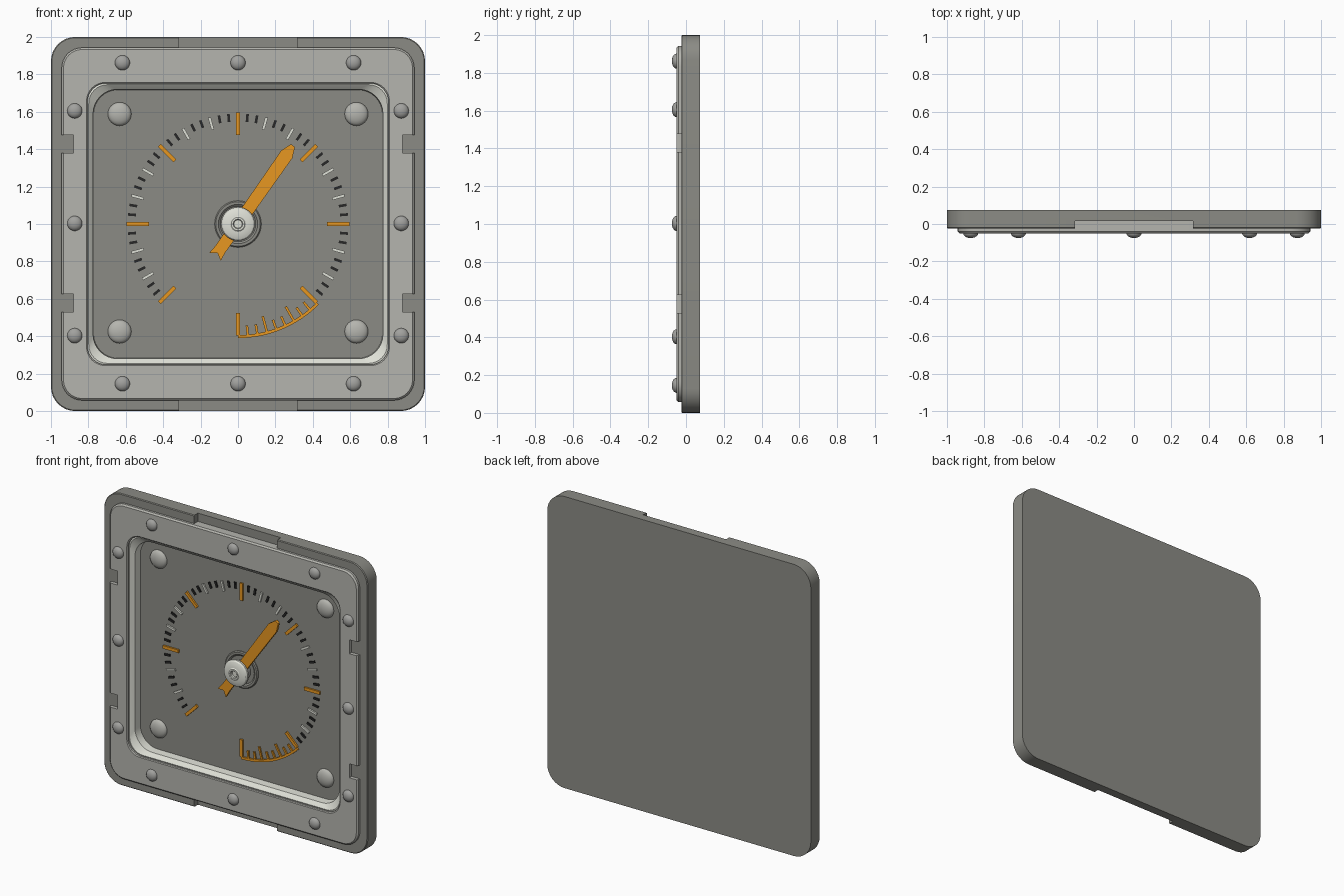
import bpy, bmesh
from math import sin, cos, pi, radians

if "Cube" in bpy.data.objects:
    bpy.data.objects.remove(bpy.data.objects["Cube"])

def mat(name, c):
    m = bpy.data.materials.new(name)
    m.diffuse_color = (*c, 1)
    m.use_nodes = True
    m.node_tree.nodes["Principled BSDF"].inputs["Base Color"].default_value = m.diffuse_color
    return m

ORANGE = mat("orange", (0.8, 0.31, 0.015))
BLACK = mat("black", (0.02, 0.02, 0.02))
DARK = mat("dark_grey", (0.26, 0.26, 0.235))
MID = mat("mid_grey", (0.46, 0.46, 0.425))
STEEL = mat("steel", (0.36, 0.36, 0.345))
LIGHT = mat("light_grey", (0.74, 0.75, 0.68))

def finish(name, bm, material):
    bmesh.ops.recalc_face_normals(bm, faces=bm.faces)
    me = bpy.data.meshes.new(name)
    bm.to_mesh(me)
    bm.free()
    if material:
        me.materials.append(material)
    ob = bpy.data.objects.new(name, me)
    bpy.context.collection.objects.link(ob)
    return ob

def rrect(hw, hh, r, n=8):
    """Rounded rectangle outline around (0, 1) in the xz plane."""
    pts = []
    for q, (sx, sz) in enumerate([(1, 1), (-1, 1), (-1, -1), (1, -1)]):
        for i in range(n + 1):
            a = (q + i / n) * pi / 2
            pts.append((sx * (hw - r) + r * cos(a), 1 + sz * (hh - r) + r * sin(a)))
    return pts

def circle(r, x=0, z=1, n=32):
    return [(x + r * cos(2 * pi * i / n), z + r * sin(2 * pi * i / n)) for i in range(n)]

def loft(name, sections, material, ring=False):
    """Skin (outline, y) sections; cap both ends, or join last to first."""
    bm = bmesh.new()
    loops = [[bm.verts.new((x, y, z)) for x, z in pts] for pts, y in sections]
    pairs = list(zip(loops, loops[1:])) + ([(loops[-1], loops[0])] if ring else [])
    for a, b in pairs:
        for i in range(len(a)):
            j = (i + 1) % len(a)
            bm.faces.new((a[i], a[j], b[j], b[i]))
    if not ring:
        bm.faces.new(loops[0])
        bm.faces.new(loops[-1])
    return finish(name, bm, material)

def prisms(name, polys, y0, y1, material):
    """Extruded flat outlines gathered in one object."""
    bm = bmesh.new()
    for pts in polys:
        f = [bm.verts.new((x, y0, z)) for x, z in pts]
        b = [bm.verts.new((x, y1, z)) for x, z in pts]
        bm.faces.new(f)
        bm.faces.new(b)
        for i in range(len(pts)):
            j = (i + 1) % len(pts)
            bm.faces.new((f[i], f[j], b[j], b[i]))
    return finish(name, bm, material)

def polar(pts, deg):
    """Rotate (along, across) points about the dial centre."""
    c, s = cos(radians(deg)), sin(radians(deg))
    return [(u * c - v * s, 1 + u * s + v * c) for u, v in pts]

def tick(deg, r0, r1, w):
    h = w / 2
    return polar([(r0, -h), (r1, -h), (r1, h), (r0, h)], deg)

def box(x0, x1, z0, z1):
    return [(x0, z0), (x1, z0), (x1, z1), (x0, z1)]

def cut(ob, polys, y0, y1):
    cutter = prisms("cutter", polys, y0, y1, None)
    cutter.hide_render = True
    m = ob.modifiers.new("cut", 'BOOLEAN')
    m.operation, m.solver, m.object = 'DIFFERENCE', 'EXACT', cutter
    bpy.context.view_layer.objects.active = ob
    bpy.ops.object.modifier_apply(modifier=m.name)
    bpy.data.objects.remove(cutter)

def dome(name, x, z, r, y, h, material):
    secs = [(circle(r * cos(a), x, z, 24), y - h * sin(a))
            for a in [radians(d) for d in (0, 18, 36, 54, 70, 84)]]
    return loft(name, [(circle(r, x, z, 24), y + 0.008)] + secs, material)

DIAL = 0.045

# Case: back tray with the recessed dial floor, edge slots at top and bottom
case = loft("case", [
    (rrect(1, 1, 0.13), 0.075), (rrect(1, 1, 0.13), -0.02),
    (rrect(0.995, 0.995, 0.125), -0.025), (rrect(0.79, 0.735, 0.11), -0.025),
    (rrect(0.79, 0.735, 0.11), DIAL)], DARK)
cut(case, [box(-0.315, 0.315, 1.93, 2.1), box(-0.315, 0.315, -0.1, 0.07)], -0.2, 0.015)

# Front frame with side notches
frame = loft("front_frame", [
    (rrect(0.943, 0.943, 0.11), 0.02), (rrect(0.943, 0.943, 0.11), -0.04),
    (rrect(0.933, 0.933, 0.10), -0.05), (rrect(0.81, 0.757, 0.10), -0.05),
    (rrect(0.805, 0.752, 0.10), -0.045), (rrect(0.805, 0.752, 0.10), 0.02)], MID, ring=True)
cut(frame, [box(min(s * 0.88, s * 1.1), max(s * 0.88, s * 1.1), z - 0.048, z + 0.048)
            for s in (-1, 1) for z in (0.577, 1.428)], -0.2, -0.02)

# Sloped trim around the dial
loft("dial_trim", [
    (rrect(0.807, 0.754, 0.10), 0.01), (rrect(0.807, 0.754, 0.10), -0.032),
    (rrect(0.798, 0.745, 0.10), -0.035), (rrect(0.775, 0.72, 0.13), -0.01),
    (rrect(0.772, 0.717, 0.13), DIAL + 0.005),
    (rrect(0.807, 0.754, 0.10), DIAL + 0.005)], LIGHT, ring=True)

# Frame bolts and dial screws
spots = [(x, z) for x in (-0.618, 0, 0.618) for z in (0.146, 1.862)]
spots += [(x, z) for x in (-0.873, 0.873) for z in (0.403, 1.003, 1.605)]
for i, (x, z) in enumerate(spots):
    dome(f"frame_bolt_{i + 1}", x, z, 0.04, -0.05, 0.025, STEEL)
for i, (x, z) in enumerate([(x, z) for x in (-0.633, 0.633) for z in (0.425, 1.588)]):
    dome(f"dial_screw_{i + 1}", x, z, 0.063, DIAL, 0.028, MID)

# Dial markings
prisms("major_ticks", [tick(225 - 45 * i, 0.477, 0.595, 0.021) for i in range(8)],
       DIAL - 0.012, DIAL + 0.005, ORANGE)
minor = [k for k in range(54) if k % 9]
prisms("minor_ticks_dark", [tick(225 - 5 * k, 0.547, 0.59, 0.014) for k in minor if k % 3],
       DIAL - 0.008, DIAL + 0.005, BLACK)
prisms("minor_ticks_light", [tick(225 - 5 * k, 0.522, 0.59, 0.015) for k in minor if k % 3 == 0],
       DIAL - 0.01, DIAL + 0.005, LIGHT)
prisms("end_zone_ticks", [tick(-45 - 5 * k, 0.51 if k % 3 == 0 else 0.545, 0.6, 0.013)
                          for k in range(1, 9)], DIAL - 0.01, DIAL + 0.005, ORANGE)
arc = [-45 - 45 * i / 24 for i in range(25)]
prisms("end_zone_arc", [[polar([(r, 0)], d)[0] for r, ds in ((0.594, arc), (0.61, arc[::-1]))
                         for d in ds]], DIAL - 0.012, DIAL + 0.005, ORANGE)

# Pointer with blunt tip and notched tail
half = [(-0.215, 0.037), (-0.165, 0.032), (0.455, 0.036), (0.512, 0.013)]
outline = [(-0.19, 0)] + half + [(u, -v) for u, v in half[::-1]]
prisms("pointer", [polar(outline, 55)], 0.0, 0.018, ORANGE)

# Hub: washer on the dial, dark shaft, cap with a socket
loft("hub_washer", [(circle(r), y) for r, y in (
    (0.125, DIAL + 0.005), (0.125, DIAL - 0.006), (0.119, DIAL - 0.012), (0.105, DIAL - 0.012),
    (0.095, DIAL - 0.004), (0.095, DIAL + 0.005))], DARK, ring=True)
loft("hub_shaft", [(circle(0.065), DIAL + 0.005), (circle(0.065), -0.01)], STEEL)
loft("hub_cap", [(circle(r), y) for r, y in (
    (0.084, -0.005), (0.09, -0.011), (0.09, -0.024), (0.083, -0.034), (0.065, -0.041),
    (0.042, -0.043), (0.036, -0.048), (0.026, -0.048), (0.022, -0.044), (0.022, -0.03))], LIGHT)

# Smooth shading with sharp edges kept
bpy.ops.object.select_all(action='SELECT')
bpy.context.view_layer.objects.active = case
bpy.ops.object.shade_smooth_by_angle(angle=radians(30))
